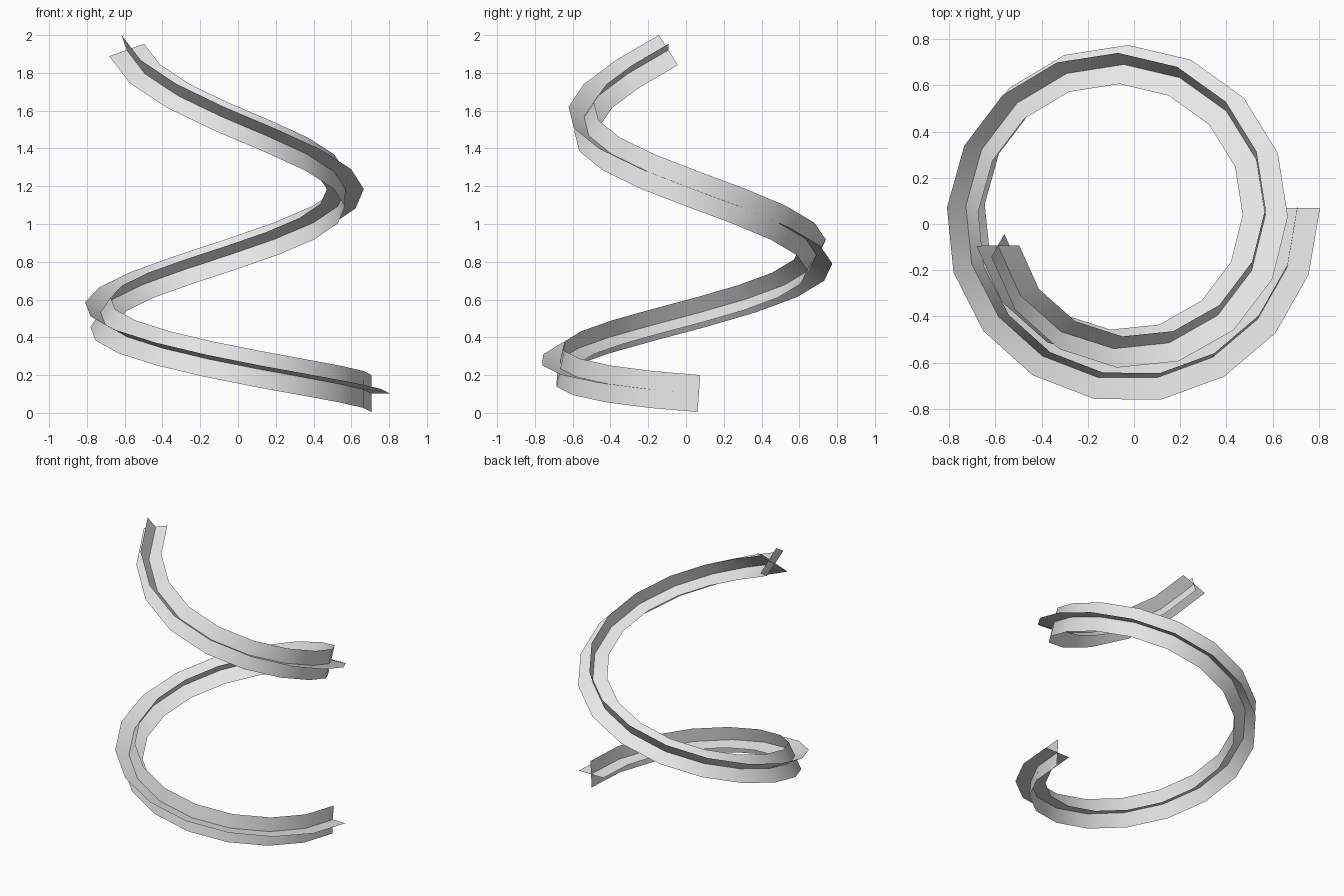
import bpy
import math
from mathutils import Vector

cube = bpy.data.objects.get("Cube")
if cube:
    bpy.data.objects.remove(cube, do_unlink=True)

SEGMENTS = 24
HALF_WIDTH = 0.098
# climb per segment, at steps along the helix
CLIMB = [(0, 0.018), (5, 0.055), (13, 0.083), (20, 0.097), (24, 0.13)]

grey = bpy.data.materials.new("light_grey")
grey.use_nodes = True
grey.diffuse_color = (0.8, 0.8, 0.8, 1)
grey.node_tree.nodes["Principled BSDF"].inputs["Base Color"].default_value = (0.8, 0.8, 0.8, 1)


def height(s):
    """Height of the path: the climb rate summed up to step s."""
    z = 0.1025
    if s < 0:
        return z + s * CLIMB[0][1]
    for (a, ca), (b, cb) in zip(CLIMB, CLIMB[1:]):
        d = min(max(s - a, 0), b - a)
        z += d * (ca + (cb - ca) * d / (b - a) / 2)
    return z + max(s - SEGMENTS, 0) * CLIMB[-1][1]


def path(s):
    """Centre line: a shrinking helix running clockwise."""
    angle = math.radians(2 - 19.7 * s - 0.0958 * s * s)
    radius = 0.755 - 0.0082 * s
    return Vector((radius * math.cos(angle) - 0.0475,
                   radius * math.sin(angle) + 0.042, height(s)))


# Carry a frame along the path with the least possible twist
frames = []
for i in range(SEGMENTS + 1):
    tangent = (path(i + 0.5) - path(i - 0.5)).normalized()
    if i == 0:
        side = tangent.cross(Vector((0, 0, 1))).normalized()
    else:
        side = previous.rotation_difference(tangent) @ side
        side = (side - tangent * side.dot(tangent)).normalized()
    frames.append((path(i), side, side.cross(tangent)))
    previous = tangent


def ribbon(name, axis):
    """Thin strip swept along the frames, spread along one frame axis."""
    verts, faces = [], []
    for i, frame in enumerate(frames):
        for k in (-1, 0, 1):
            verts.append(frame[0] + frame[axis] * HALF_WIDTH * k)
        if i:
            for k in (0, 1):
                a = 3 * i + k
                faces.append((a - 3, a - 2, a + 1, a))
    mesh = bpy.data.meshes.new(name)
    mesh.from_pydata(verts, [], faces)
    mesh.materials.append(grey)
    mesh.shade_smooth()
    obj = bpy.data.objects.new(name, mesh)
    bpy.context.collection.objects.link(obj)


# Two ribbons crossing at right angles
ribbon("flat_ribbon", 1)
ribbon("upright_ribbon", 2)
